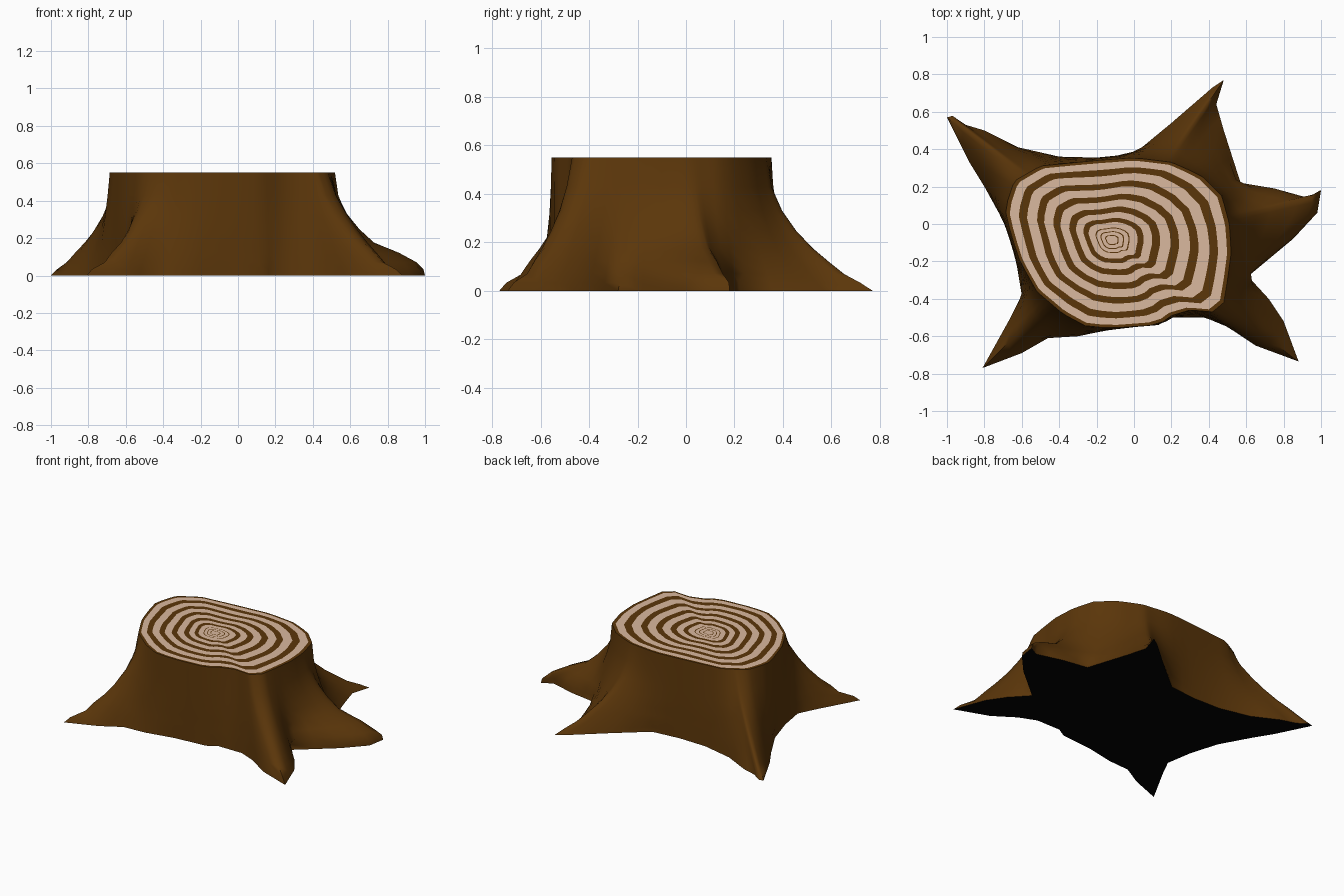
import bpy, bmesh, math

if "Cube" in bpy.data.objects:
    bpy.data.objects.remove(bpy.data.objects["Cube"])

H = 0.55
CX, CY = -0.12, -0.085     # pith of the trunk

# Ground outline with five root tips, clockwise from the left root
BASE = [(-1, .57), (-.97, .578), (-.9, .53), (-.8, .5), (-.62, .41), (-.4, .36), (-.2, .355),
        (0, .375), (.2, .54), (.42, .73), (.48, .77), (.44, .64), (.48, .5), (.57, .22),
        (.75, .19), (.93, .14), (1, .18), (.98, .06), (.85, -.08), (.61, -.28), (.72, -.4),
        (.8, -.52), (.88, -.735), (.65, -.65), (.5, -.55), (.38, -.5), (.2, -.5), (.13, -.54),
        (-.1, -.56), (-.3, -.6), (-.46, -.61), (-.6, -.69), (-.81, -.77), (-.66, -.5),
        (-.6, -.38), (-.63, -.2), (-.69, 0), (-.8, .2), (-.88, .33)]
# Cut outline at the top
TOP = [(-.69, .08), (-.64, .23), (-.5, .31), (-.2, .34), (0, .355), (.2, .33), (.36, .26),
       (.47, .15), (.51, 0), (.52, -.15), (.5, -.3), (.48, -.42), (.42, -.47), (.3, -.46),
       (.2, -.49), (.13, -.54), (-.1, -.555), (-.25, -.55), (-.38, -.48), (-.52, -.36),
       (-.61, -.2), (-.66, -.05)]


def material(name, rgb):
    m = bpy.data.materials.new(name)
    m.diffuse_color = (*rgb, 1)
    m.use_nodes = True
    m.node_tree.nodes["Principled BSDF"].inputs["Base Color"].default_value = m.diffuse_color
    return m


bark = material("bark brown", (0.105, 0.037, 0.003))
wood = material("pale wood", (0.70, 0.48, 0.345))
under = material("underside black", (0.001, 0.001, 0.001))


def make_object(name, bm, mats):
    me = bpy.data.meshes.new(name)
    bm.to_mesh(me)
    bm.free()
    ob = bpy.data.objects.new(name, me)
    bpy.context.collection.objects.link(ob)
    for m in mats:
        me.materials.append(m)
    return ob


def top_point(ang):
    """Where a ray from the pith at this angle meets the cut outline."""
    dx, dy = math.cos(ang), math.sin(ang)
    for (ax, ay), (bx, by) in zip(TOP, TOP[1:] + TOP[:1]):
        ax, ay, bx, by = ax - CX, ay - CY, bx - CX, by - CY
        den = dx * (by - ay) - dy * (bx - ax)
        if abs(den) < 1e-9:
            continue
        r = (ax * by - ay * bx) / den
        s = (ax * dy - ay * dx) / den
        if r > 0 and -1e-6 <= s <= 1 + 1e-6:
            return CX + dx * r, CY + dy * r
    return CX + dx * 0.5, CY + dy * 0.5


# Pair every ground point with a point on the cut
ground, angs = [], []
for (ax, ay), (bx, by) in zip(BASE, BASE[1:] + BASE[:1]):
    for s in (0, 0.5):
        x, y = ax + (bx - ax) * s, ay + (by - ay) * s
        a = math.atan2(y - CY, x - CX)
        if angs:
            while a > angs[-1] + 3:
                a -= 2 * math.pi
            a = min(a, angs[-1] - 0.008)
        ground.append((x, y))
        angs.append(a)
N = len(ground)
for _ in range(4):          # even out the spacing on the cut
    angs = [(angs[i - 1] + (2 * math.pi if i == 0 else 0) + 2 * angs[i]
             + angs[(i + 1) % N] - (2 * math.pi if i == N - 1 else 0)) / 4 for i in range(N)]
cut = [top_point(a) for a in angs]


def smooth(vals, times):
    for _ in range(times):
        vals = [tuple((p + 2 * q + r) / 4 for p, q, r in
                      zip(vals[i - 1], vals[i], vals[(i + 1) % N])) for i in range(N)]
    return vals


def bridge(bm, lo, hi, mat=0):
    for i in range(N):
        j = (i + 1) % N
        bm.faces.new((lo[i], lo[j], hi[j], hi[i])).material_index = mat


# Flare exponent: back and right roots are hollow, the others straighter
flare = smooth([(2.0 if x > 0 and y > -.2 else 1.35,) for x, y in ground], 8)
offset = [(x - tx, y - ty) for (x, y), (tx, ty) in zip(ground, cut)]

# Trunk: loft from the root star to the cut, roots rounding off as they rise
bm = bmesh.new()
prev = None
levels = [(0, 0), (.06, 0), (.13, 1), (.22, 1), (.32, 2), (.45, 3), (.6, 4), (.78, 6), (1, 6)]
for t, soft in levels:
    ring = []
    for (x, y), (tx, ty), (ox, oy), (e,) in zip(ground, cut, smooth(offset, soft), flare):
        f = (1 - t) ** e
        if y > -.2 and t < .3:             # the right root is blunt
            f += .17 * math.sin(math.pi * t / .3) * min(1, max(0, (x - .55) / .3))
        ring.append(bm.verts.new((tx + ox * f, ty + oy * f, H * t)))
    if prev:
        bridge(bm, prev, ring)
    prev = ring
bmesh.ops.recalc_face_normals(bm, faces=bm.faces)
if sum(f.normal.x * (f.calc_center_median().x - CX) for f in bm.faces) < 0:
    bmesh.ops.reverse_faces(bm, faces=bm.faces)
trunk = make_object("trunk", bm, [bark])
bpy.context.view_layer.objects.active = trunk
trunk.select_set(True)
bpy.ops.object.shade_smooth_by_angle(angle=math.radians(75))

# Underside: flat star
bm = bmesh.new()
f = bm.faces.new([bm.verts.new((x, y, 0)) for x, y in ground])
f.normal_update()
if f.normal.z > 0:
    f.normal_flip()
bmesh.ops.triangulate(bm, faces=[f])
make_object("underside", bm, [under])

# Growth rings: alternating dark and pale bands shrinking toward the pith
edges = [1, .965, .885, .81, .715, .645, .555, .485, .4, .335, .265, .215, .15, .14,
         .105, .095, .06, .05]
bm = bmesh.new()
prev = None
for k, s in enumerate(edges):
    ring = []
    for tx, ty in cut:
        a = math.atan2(ty - CY, tx - CX)
        w = s * (1 + 0.02 * math.sin(5 * a + 3 * s) * min(1, 4 * (1 - s)))
        ring.append(bm.verts.new((CX + (tx - CX) * w, CY + (ty - CY) * w, H)))
    if prev:
        bridge(bm, prev, ring, (k + 1) % 2)
    prev = ring
bm.faces.new(prev).material_index = 1
for f in bm.faces:
    f.normal_update()
    if f.normal.z < 0:
        f.normal_flip()
make_object("growth_rings", bm, [bark, wood])
